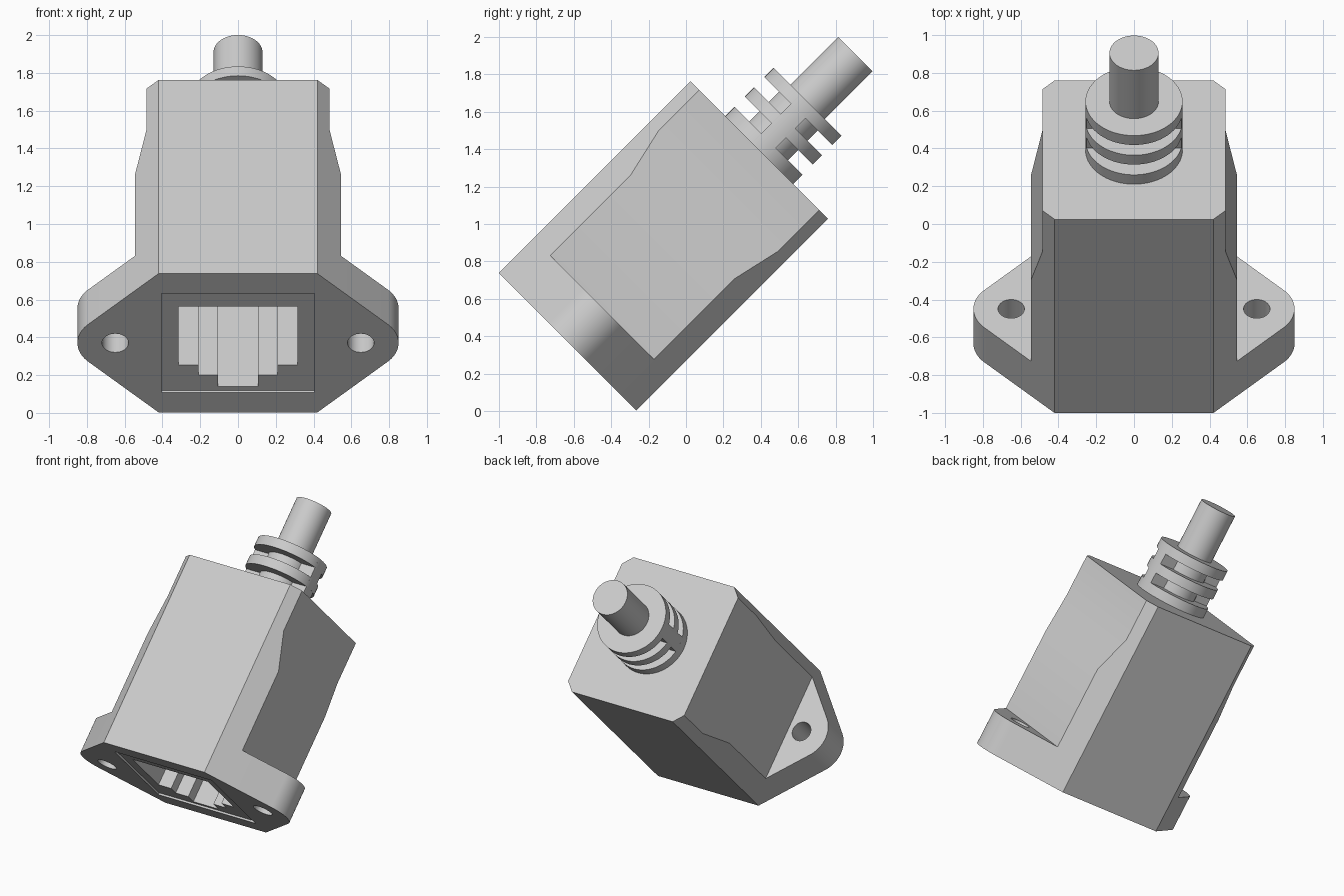
import bpy, bmesh, math
from mathutils import Matrix, Vector

cube = bpy.data.objects.get("Cube")
if cube:
    bpy.data.objects.remove(cube, do_unlink=True)

GREY = (0.6, 0.6, 0.6, 1)
mat = bpy.data.materials.new("light grey plastic")
mat.use_nodes = True
mat.diffuse_color = GREY
mat.node_tree.nodes["Principled BSDF"].inputs["Base Color"].default_value = GREY

# The connector is built along local z, then leaned back 45 degrees
TILT = Matrix.Translation((0, -0.633, 0.37)) @ Matrix.Rotation(math.radians(-45), 4, 'X')


def loft(name, sections):
    """Skin matching outlines; each section is (height, [(u, v), ...])."""
    bm = bmesh.new()
    rings = [[bm.verts.new(TILT @ Vector((u, -v, w))) for u, v in pts] for w, pts in sections]
    n = len(rings[0])
    for a, b in zip(rings, rings[1:]):
        for i in range(n):
            j = (i + 1) % n
            bm.faces.new((a[i], a[j], b[j], b[i]))
    bm.faces.new(rings[0])
    bm.faces.new(rings[-1])
    bmesh.ops.recalc_face_normals(bm, faces=bm.faces)
    mesh = bpy.data.meshes.new(name)
    bm.to_mesh(mesh)
    bm.free()
    mesh.materials.append(mat)
    obj = bpy.data.objects.new(name, mesh)
    bpy.context.collection.objects.link(obj)
    return obj


def prism(name, pts, w0, w1):
    return loft(name, [(w0, pts), (w1, pts)])


def box(x0, x1, y0, y1):
    return [(x0, y0), (x1, y0), (x1, y1), (x0, y1)]


def circle(r, cx=0, n=64):
    return [(cx + r * math.cos(math.tau * i / n), r * math.sin(math.tau * i / n)) for i in range(n)]


def cut(obj, cutters):
    bpy.context.view_layer.objects.active = obj
    for c in cutters:
        m = obj.modifiers.new("cut", 'BOOLEAN')
        m.operation, m.solver, m.object = 'DIFFERENCE', 'EXACT', c
        bpy.ops.object.modifier_apply(modifier=m.name)


def smooth(obj):
    obj.data.shade_smooth()
    obj.data.set_sharp_from_angle(angle=math.radians(30))


# Mounting flange: straight edges running tangent into round ears
TOP_U, TOP_V, EAR_U, EAR_R, FLANGE_W = 0.42, 0.52, 0.65, 0.2, 0.26
du = TOP_U - EAR_U
tangent = math.atan2(TOP_V, du) - math.acos(EAR_R / math.hypot(du, TOP_V))
STEPS = 20
ear = [(EAR_U + EAR_R * math.cos(a), EAR_R * math.sin(a))
       for a in (tangent * (2 * i / STEPS - 1) for i in range(STEPS + 1))]
right = [(TOP_U, -TOP_V)] + ear + [(TOP_U, TOP_V)]
flange = prism("flange", right + [(-u, -v) for u, v in right], 0, FLANGE_W)
slope = (TOP_V - ear[-1][1]) / (ear[-1][0] - TOP_U)


# Housing: chamfered block whose sides step in toward the cable
def housing_section(half):
    v = TOP_V - slope * (half - TOP_U)
    side = [(TOP_U, -TOP_V), (half, -v), (half, v), (TOP_U, TOP_V)]
    return side + [(-a, -b) for a, b in side]


housing = loft("housing", [(w, housing_section(h)) for w, h in
                           ((FLANGE_W, 0.545), (0.87, 0.545), (1.14, 0.485), (1.45, 0.485))])

# Stepped socket, its shallow surround and the screw holes
half_socket = [(0.105, -0.34), (0.105, -0.254), (0.21, -0.254), (0.21, -0.177),
               (0.315, -0.177), (0.315, 0.26)]
socket = prism("socket_cutter", half_socket + [(-u, v) for u, v in reversed(half_socket)], -0.1, 0.8)
surround = prism("surround_cutter", box(-0.405, 0.405, -0.371, 0.371), -0.1, 0.014)
holes = [prism("screw_hole_cutter", circle(0.07, s * EAR_U, 32), -0.1, 0.4) for s in (-1, 1)]
cut(flange, [surround, socket] + holes)
cut(housing, [socket])
for c in [socket, surround] + holes:
    bpy.data.objects.remove(c, do_unlink=True)

# Strain relief: three rings on a core, joined by bridges at both sides
RING_R = 0.257
parts = [flange, housing, prism("strain_relief_core", circle(0.146), 1.45, 1.81)]
for i in range(3):
    w = 1.45 + 0.147 * i
    parts.append(prism(f"strain_relief_ring_{i + 1}", circle(RING_R), w, w + 0.07))
for s, side in ((1, "left"), (-1, "right")):
    outer = [(s * math.sqrt(RING_R ** 2 - v * v), v) for v in (-0.055, -0.028, 0, 0.028, 0.055)]
    parts.append(prism("strain_relief_bridge_" + side,
                       outer + [(s * 0.1, 0.055), (s * 0.1, -0.055)], 1.46, 1.80))

# Cable
parts.append(prism("cable", circle(0.13), 1.80, 2.176))
for p in parts:
    smooth(p)
